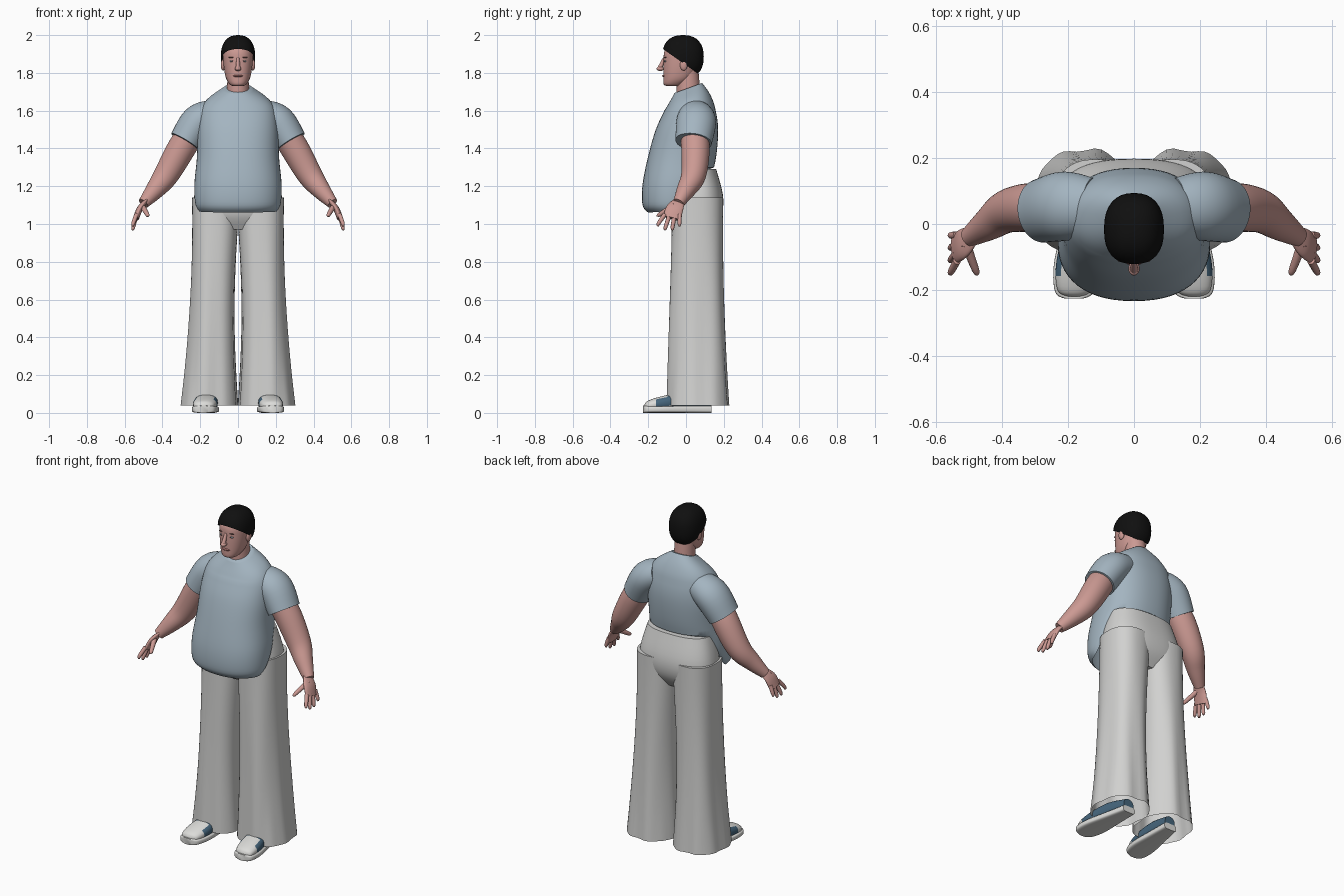
import bpy, bmesh
from math import cos, sin, pi
from mathutils import Vector

cube = bpy.data.objects.get("Cube")
if cube:
    bpy.data.objects.remove(cube, do_unlink=True)


def material(name, red, green, blue):
    mat = bpy.data.materials.new(name)
    mat.use_nodes = True
    mat.diffuse_color = (red, green, blue, 1)
    shader = mat.node_tree.nodes["Principled BSDF"]
    shader.inputs["Base Color"].default_value = mat.diffuse_color
    return mat


SKIN = material("skin", .6, .32, .29)
SHIRT = material("shirt_blue_grey", .37, .46, .53)
PANTS = material("trouser_light_grey", .64, .64, .63)
HAIR = material("hair_black", .005, .005, .005)
WHITE = material("shoe_white", .72, .72, .7)
BLUE = material("shoe_blue", .06, .13, .2)
LIPS = material("lip_pink", .42, .17, .16)
BROW = material("brow_brown", .16, .08, .07)
EYE = material("eye_grey", .4, .46, .52)


def clamp(value):
    return max(0, min(1, value))


def spline(rows, steps=5):
    """Smooth curve through rows of numbers."""
    padded = [rows[0], *rows, rows[-1]]
    result = []
    for before, start, end, after in zip(padded, padded[1:], padded[2:], padded[3:]):
        for step in range(steps):
            t = step / steps
            result.append([b + t / 2 * (c - a + t * (2*a - 5*b + 4*c - d + t * (3*(b - c) + d - a)))
                           for a, b, c, d in zip(before, start, end, after)])
    return result + [rows[-1]]


def stack(*rows, x=0):
    """Level rings from rows of height, front, back and half width."""
    return [(Vector((x, (front + back) / 2, z)), Vector((half, 0, 0)),
             Vector((0, (back - front) / 2, 0))) for z, front, back, half in spline(rows)]


def tube(*points, thin=1):
    """Rings square to a path of points, each with its radius."""
    path = [(Vector(p[:3]), p[3]) for p in spline(points)]
    rings = []
    for i, (centre, radius) in enumerate(path):
        along = path[min(i + 1, len(path) - 1)][0] - path[max(i - 1, 0)][0]
        side = Vector((0, 1, 0)).cross(along).normalized()
        depth = along.cross(side).normalized()
        rings.append((centre, side * radius * thin, depth * radius))
    return rings


def finish(name, bm, mats, mirror):
    bmesh.ops.recalc_face_normals(bm, faces=bm.faces)
    mesh = bpy.data.meshes.new(name)
    bm.to_mesh(mesh)
    bm.free()
    obj = bpy.data.objects.new(name, mesh)
    bpy.context.collection.objects.link(obj)
    for mat in mats:
        mesh.materials.append(mat)
    if mirror:
        obj.modifiers.new("mirror", "MIRROR").use_mirror_merge = False
    bpy.ops.object.select_all(action="DESELECT")
    obj.select_set(True)
    bpy.context.view_layer.objects.active = obj
    bpy.ops.object.shade_smooth_by_angle(angle=pi / 4)
    return obj


def loft(name, rings, *mats, sides=40, power=2, mirror=False, open_start=False, shape=None):
    """Skin a list of rings; a higher power makes them squarer."""
    def rounded(value):
        return abs(value) ** (2 / power) * (1 if value > 0 else -1)

    bm = bmesh.new()
    loops = []
    for centre, side, depth in rings:
        loop = []
        for k in range(sides):
            angle = 2 * pi * k / sides
            point = centre + side * rounded(cos(angle)) + depth * rounded(sin(angle))
            if shape:
                shape(point)
            loop.append(bm.verts.new(point))
        loops.append(loop)
    for low, high in zip(loops, loops[1:]):
        for k in range(sides):
            bm.faces.new((low[k - 1], low[k], high[k], high[k - 1]))
    bm.faces.new(loops[-1])
    if not open_start:
        bm.faces.new(loops[0])
    return finish(name, bm, mats, mirror)


def ball(name, centre, size, mat, mirror=False, boxy=1, cut=None):
    """Ellipsoid, optionally squarer and cut by a plane (point, normal)."""
    bm = bmesh.new()
    bmesh.ops.create_uvsphere(bm, u_segments=32, v_segments=20, radius=1)
    for vert in bm.verts:
        for axis in range(3):
            value = vert.co[axis]
            value = abs(value) ** boxy * (1 if value > 0 else -1)
            vert.co[axis] = centre[axis] + size[axis] * value
    if cut:
        bmesh.ops.bisect_plane(bm, geom=[*bm.verts, *bm.edges, *bm.faces],
                               plane_co=cut[0], plane_no=cut[1], clear_inner=True)
    return finish(name, bm, [mat], mirror)


# Head, neck and hair cut along a line falling to the nape
loft("head", stack((1.73, -.1, -.03, .025), (1.74, -.118, -.01, .045), (1.78, -.12, .04, .066),
                   (1.86, -.119, .07, .078), (1.92, -.112, .078, .076), (1.97, -.07, .05, .045)),
     SKIN, power=2.2)
loft("neck", stack((1.65, -.05, .08, .06), (1.81, -.05, .066, .055)), SKIN)
ball("hair", (0, -.016, 1.885), (.091, .11, .115), HAIR, boxy=.85,
     cut=((0, -.03, 1.862), (0, .7, 1)))

# Face
loft("nose_bridge", tube((0, -.115, 1.88, .007), (0, -.138, 1.825, .013)), SKIN)
ball("nose_tip", (0, -.136, 1.822), (.017, .02, .012), SKIN)
ball("mouth", (0, -.114, 1.784), (.026, .012, .007), LIPS)
ball("ear", (.079, -.012, 1.842), (.012, .02, .03), SKIN, mirror=True)
ball("eye", (.032, -.109, 1.862), (.013, .007, .005), EYE, mirror=True)
ball("pupil", (.032, -.114, 1.862), (.004, .003, .004), BROW, mirror=True)
ball("eyebrow", (.033, -.109, 1.882), (.018, .007, .003), BROW, mirror=True)


# Shirt, with a collar leaning forward and a hem rising towards the back
def shirt_shape(point):
    point.z += .38 * clamp((point.z - 1.6) * 8) * (point.y - .012)
    if point.z < 1.3:
        t = clamp((point.y + .1) / .22)
        hem = 1.06 + .22 * t * t * (3 - 2 * t) + point.x ** 2 / 8
        point.z = 1.3 - (1.3 - point.z) * (1.3 - hem) / .24


loft("shirt_body", stack((1.06, -.2, .11, .21), (1.1, -.23, .12, .228), (1.21, -.23, .13, .23),
                         (1.36, -.2, .16, .217), (1.5, -.16, .17, .214), (1.6, -.115, .157, .2),
                         (1.66, -.09, .13, .16), (1.72, -.06, .085, .07)),
     SHIRT, sides=56, power=2.3, open_start=True, shape=shirt_shape)
loft("sleeve", tube((.13, .05, 1.58, .09), (.21, .054, 1.54, .105), (.28, .04, 1.435, .097), thin=.88),
     SHIRT, mirror=True)

# Arms and hands
loft("arm", tube((.23, .04, 1.51, .07), (.3, .05, 1.4, .075), (.38, .04, 1.26, .066),
                 (.44, 0, 1.18, .05), (.5, -.04, 1.11, .03)), SKIN, mirror=True)
loft("palm", tube((.49, -.035, 1.12, .032), (.52, -.06, 1.08, .046), (.54, -.075, 1.03, .046), thin=.35),
     SKIN, mirror=True)
for i, finger in enumerate(("index", "middle", "ring", "little")):
    spread = i - 1.5
    tip = .965 + spread ** 2 / 100
    base_y, tip_y = .026 * spread - .073, .037 * spread - .09
    loft(finger + "_finger",
         tube((.537, base_y, 1.05, .012), (.555, tip_y, tip + .015, .01), (.555, tip_y, tip, .004)),
         SKIN, sides=12, mirror=True)
loft("thumb", tube((.51, -.06, 1.1, .015), (.48, -.14, 1.05, .011), (.475, -.15, 1.04, .004)),
     SKIN, sides=12, mirror=True)


# Flared trousers with soft folds that fade out towards the hips
def folds(point):
    fade = clamp(1 - point.z)
    point.y += .006 * fade * cos(point.x * 55)
    point.x += .005 * fade * sin(point.y * 50)


leg = []
for k in range(12):
    z = .04 + k / 10
    flare = (1 - z) ** 2
    inner, outer = .02 * sin(pi * z), .242 + .063 * flare
    leg += stack((z, -.075 - .025 * (1 - z), .195 + .033 * flare, (outer - inner) / 2),
                 x=(outer + inner) / 2)
loft("trouser_leg", leg, PANTS, sides=48, power=2.4, mirror=True, open_start=True, shape=folds)
loft("trouser_hips", stack((.97, -.03, .14, .19), (1.05, -.072, .188, .234),
                           (1.15, -.078, .196, .232), (1.29, -.07, .16, .198)),
     PANTS, sides=56, power=2.5)


# Shoes, turned out a little, from rows of length, half width and height
def shoe_rings(scale, margin, low, height=None):
    rings = []
    for y, half, top in spline([(-.22, .02, .045), (-.2, .052, .065), (-.12, .064, .09),
                                (0, .05, .11), (.13, .034, .085)]):
        top = height or top
        rings.append((Vector((.16 - y / 10, y * scale, (top + low) / 2)),
                      Vector((half + margin, 0, 0)), Vector((0, 0, (top - low) / 2))))
    return rings


shoe = loft("shoe_upper", shoe_rings(1, 0, .01), WHITE, BLUE, power=2.3, mirror=True)
for face in shoe.data.polygons:
    y = face.center.y
    if face.center.z > .035 and y > -.155 and (abs(face.normal.x) > .5 or y > -.1):
        face.material_index = 1
loft("shoe_sole", shoe_rings(1.03, .007, 0, .038), WHITE, power=4, mirror=True)
